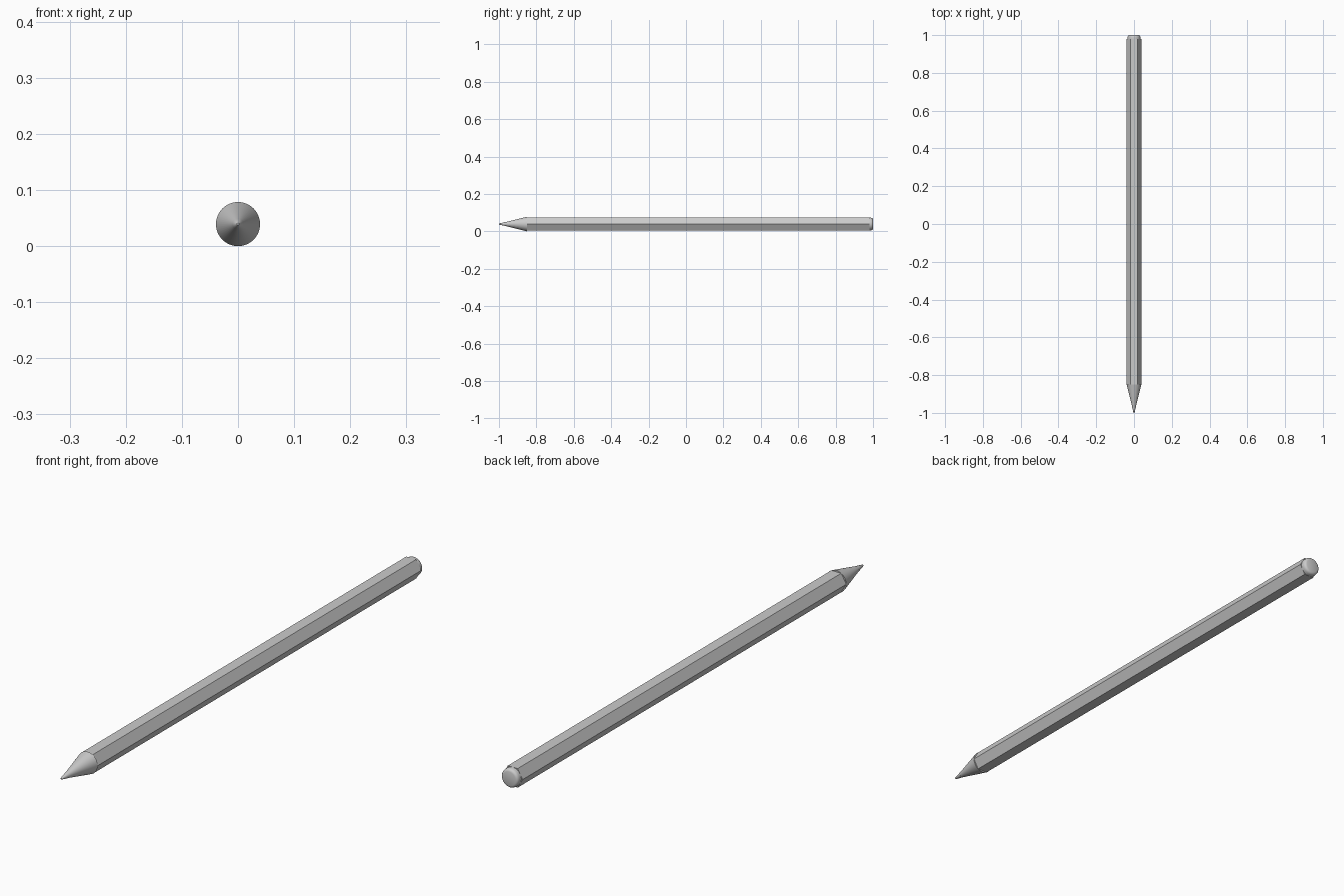
import bpy, math

if "Cube" in bpy.data.objects:
    bpy.data.objects.remove(bpy.data.objects["Cube"])

R = 0.0393   # barrel radius, also the height of the axis


def lathe(name, profile, sides, smooth=True):
    """Spin (y, radius) points around the pencil's long axis and cap both ends."""
    verts, faces = [], []
    for y, r in profile:
        for i in range(sides):
            a = 2 * math.pi * i / sides
            verts.append((r * math.cos(a), y, R + r * math.sin(a)))
    for k in range(len(profile) - 1):
        for i in range(sides):
            j = (i + 1) % sides
            faces.append((k * sides + i, (k + 1) * sides + i,
                          (k + 1) * sides + j, k * sides + j))
    faces.append(tuple(range(sides)))
    faces.append(tuple(reversed(range(len(verts) - sides, len(verts)))))
    mesh = bpy.data.meshes.new(name)
    mesh.from_pydata(verts, [], faces)
    mesh.update()
    obj = bpy.data.objects.new(name, mesh)
    bpy.context.collection.objects.link(obj)
    if smooth:
        bpy.ops.object.select_all(action='DESELECT')
        obj.select_set(True)
        bpy.context.view_layer.objects.active = obj
        bpy.ops.object.shade_smooth_by_angle(angle=math.radians(35))
    return obj


# Hexagonal barrel, flat side up
lathe("barrel", [(-0.85, R), (0.98, R)], 6, smooth=False)

# Sharpened wooden cone
lathe("wood_cone", [(-0.85, R), (-0.97, 0.009)][::-1], 48)

# Lead point with a slightly blunted tip
lathe("lead_tip", [(-1.0, 0.002), (-0.998, 0.0035), (-0.965, 0.0105)], 32)

# Rounded end cap
lathe("end_cap", [(0.97, 0.034), (0.988, 0.034), (0.994, 0.033),
                  (0.998, 0.030), (1.0, 0.025)], 48)
